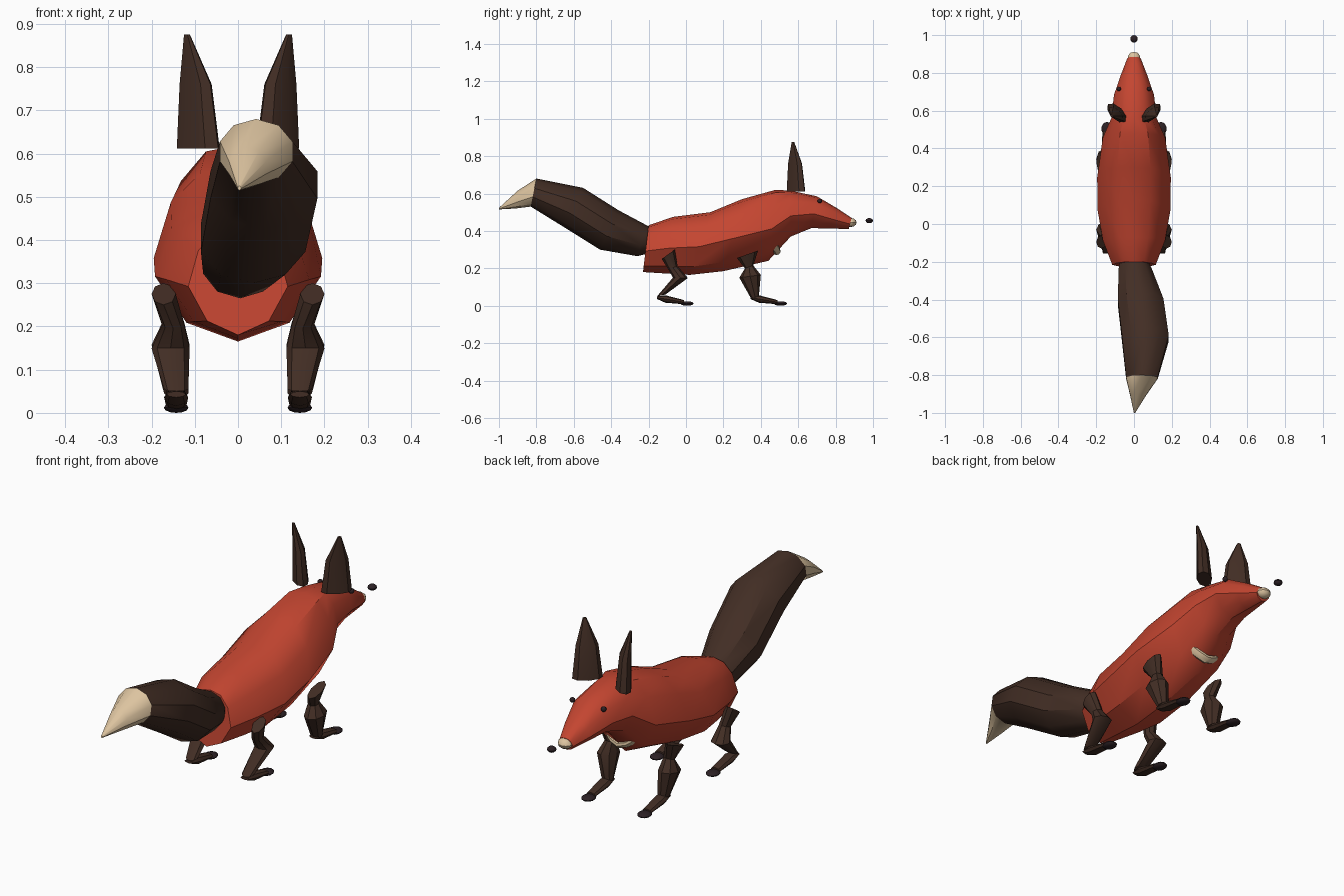
import bpy, bmesh, math
from mathutils import Vector

cube = bpy.data.objects.get("Cube")
if cube:
    bpy.data.objects.remove(cube)


def material(name, rgb):
    m = bpy.data.materials.new(name)
    m.use_nodes = True
    m.diffuse_color = (*rgb, 1)
    bsdf = next(n for n in m.node_tree.nodes if n.type == 'BSDF_PRINCIPLED')
    bsdf.inputs["Base Color"].default_value = (*rgb, 1)
    return m


RED = material("rust red fur", (0.55, 0.06, 0.03))
BROWN = material("dark brown fur", (0.055, 0.027, 0.018))
CREAM = material("cream fur", (0.72, 0.55, 0.35))
BLACK = material("soft black", (0.025, 0.015, 0.018))


def finish(bm, name, *mats):
    bmesh.ops.recalc_face_normals(bm, faces=bm.faces[:])
    mesh = bpy.data.meshes.new(name)
    bm.to_mesh(mesh)
    bm.free()
    for m in mats:
        mesh.materials.append(m)
    ob = bpy.data.objects.new(name, mesh)
    bpy.context.collection.objects.link(ob)
    bpy.ops.object.select_all(action='DESELECT')
    ob.select_set(True)
    bpy.context.view_layer.objects.active = ob
    bpy.ops.object.shade_smooth_by_angle(angle=math.radians(35))
    return ob


def oval(n):
    return [(math.sin(math.tau * i / n), 0.5 - 0.5 * math.cos(math.tau * i / n))
            for i in range(n)]


def loft(name, rings, section, mats, side=Vector((1, 0, 0)), rule=None):
    """Each ring is (start point, end point, half width); the section spans it."""
    bm = bmesh.new()
    loops = []
    for a, b, w in rings:
        a, b = Vector(a), Vector(b)
        loops.append([bm.verts.new(a.lerp(b, t) + side * w * s) for s, t in section])
    n = len(section)
    for lo, hi in zip(loops, loops[1:]):
        for i in range(n):
            j = (i + 1) % n
            bm.faces.new((lo[i], lo[j], hi[j], hi[i]))
    bm.faces.new(loops[0])
    bm.faces.new(loops[-1])
    if rule:
        for f in bm.faces:
            f.material_index = rule(f.calc_center_median())
    return finish(bm, name, *mats)


def ball(name, centre, size, mat):
    bm = bmesh.new()
    bmesh.ops.create_uvsphere(bm, u_segments=10, v_segments=6, radius=1)
    bmesh.ops.scale(bm, vec=size, verts=bm.verts)
    bmesh.ops.translate(bm, vec=centre, verts=bm.verts)
    return finish(bm, name, mat)


# Body and head: keeled belly, broad low flanks, narrow back
half = [(0, 0), (0.62, 0.13), (1, 0.45), (0.8, 0.78), (0.45, 0.96), (0, 1)]
body_section = half + [(-s, t) for s, t in half[-2:0:-1]]
body_rings = [  # belly y, belly z, back y, back z, half width
    (-.23, .18, -.2, .43, .115), (-.1, .172, -.07, .475, .165),
    (.02, .165, .13, .5, .192), (.2, .185, .3, .57, .195),
    (.44, .24, .48, .62, .165), (.56, .37, .56, .615, .12),
    (.67, .415, .7, .585, .106), (.77, .413, .81, .52, .07),
    (.87, .41, .885, .47, .036)]
loft("body", [((0, yb, zb), (0, yt, zt), w) for yb, zb, yt, zt, w in body_rings],
     body_section, [RED])

# Tail: swings to one side and back, with a cream tip
tail_rings = [  # x, lower y, lower z, upper y, upper z, half width
    (0, -.2, .28, -.19, .42, .075), (.005, -.26, .265, -.21, .43, .09),
    (.035, -.46, .3, -.36, .51, .127), (.06, -.66, .425, -.55, .63, .13),
    (.042, -.83, .53, -.8, .68, .088), (.022, -.91, .52, -.9, .615, .045),
    (.003, -1, .515, -.998, .525, .004)]
loft("tail", [((x, yb, zb), (x, yt, zt), w) for x, yb, zb, yt, zt, w in tail_rings],
     oval(10), [BROWN, CREAM], rule=lambda c: int(c.y < -.82))

# Muzzle, nose and chest ruff
ball("muzzle_tip", (0, .88, .445), (.034, .032, .024), CREAM)
ball("nose", (0, .98, .455), (.02, .02, .014), BLACK)
chest = [(-.075, .47, .325), (-.04, .485, .3), (0, .49, .287),
         (.04, .485, .3), (.075, .47, .325)]
loft("chest_ruff", [((x, y - .018, z - .012), (x, y + .014, z + .012), .015)
                    for x, y, z in chest], oval(8), [CREAM],
     side=Vector((0, .6, -.8)))

# Leg rings: back y, back z, front y, front z, x, half width
hind = [(-.13, .25, -.06, .3, .172, .028), (-.095, .195, -.045, .212, .15, .026),
        (-.07, .15, .01, .148, .156, .044), (-.155, .05, -.11, .06, .143, .028)]
fore = [(.272, .255, .385, .295, .172, .028), (.315, .2, .36, .215, .15, .026),
        (.285, .15, .4, .165, .156, .044), (.35, .035, .39, .055, .143, .028)]

for s, label in ((1, "left"), (-1, "right")):
    ball(label + "_eye", (s * .08, .715, .56), (.012, .012, .012), BLACK)

    # Ear: a flat blade turned diagonally, leaning outward
    along = Vector((s * .7, .7, 0))
    ear = [(.092, .588, .612, .066, .034), (.098, .583, .76, .049, .026),
           (.118, .572, .875, .008, .006)]
    loft(label + "_ear",
         [(Vector((s * x, y, z)) - along * r, Vector((s * x, y, z)) + along * r, w)
          for x, y, z, r, w in ear], oval(8), [BROWN],
         side=Vector((s * .7, -.7, 0)))

    # Legs, feet and toes
    for name, rings, heel in (("hind", hind, -.155), ("front", fore, .345)):
        part = label + "_" + name
        loft(part + "_leg", [((s * x, yb, zb), (s * x, yf, zf), w)
                             for yb, zb, yf, zf, x, w in rings], oval(8), [BROWN])
        foot = [(0, .036, .05, .022), (.045, .016, .056, .028),
                (.145, .008, .03, .024)]
        loft(part + "_foot", [((s * .143, heel + d, lo), (s * .143, heel + d, hi), w)
                              for d, lo, hi, w in foot], oval(8), [BROWN])
        ball(part + "_toes", (s * .143, heel + .16, .012), (.03, .036, .012), BLACK)
